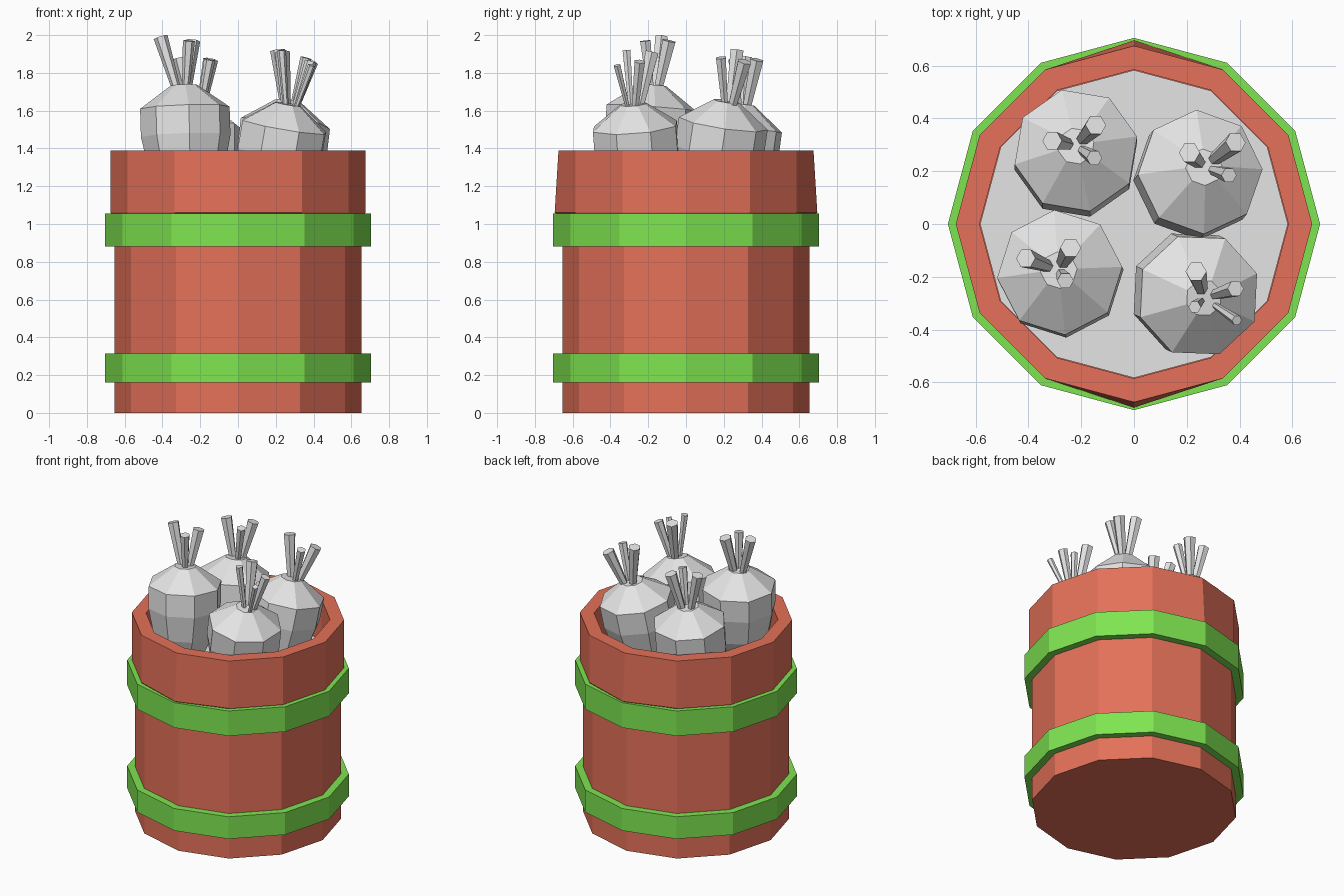
import bpy, bmesh, math
from mathutils import Vector

cube = bpy.data.objects.get("Cube")
if cube:
    bpy.data.objects.remove(cube)


def material(name, rgb):
    m = bpy.data.materials.new(name)
    m.use_nodes = True
    m.diffuse_color = (*rgb, 1)
    m.node_tree.nodes["Principled BSDF"].inputs["Base Color"].default_value = (*rgb, 1)
    return m


RED = material("terracotta red", (0.78, 0.165, 0.1))
GREEN = material("bright green", (0.21, 0.78, 0.08))
GREY = material("light grey", (0.78, 0.78, 0.78))


def lathe(name, profile, sides, mat, phase=0.0, closed=False, centre=(0, 0, 0), axis=(0, 0, 1), tweak=None):
    """Revolve (radius, height) points; cap the ends, or join them when closed."""
    bm = bmesh.new()
    rings = []
    for r, z in profile:
        angles = [math.radians(phase) + math.tau * i / sides for i in range(sides)]
        rings.append([bm.verts.new((r * math.cos(a), r * math.sin(a), z)) for a in angles])
    pairs = list(zip(rings, rings[1:]))
    if closed:
        pairs.append((rings[-1], rings[0]))
    else:
        bm.faces.new(rings[0])
        bm.faces.new(rings[-1])
    for low, high in pairs:
        for i in range(sides):
            j = (i + 1) % sides
            bm.faces.new((low[i], low[j], high[j], high[i]))
    if tweak:
        tweak(bm)
    bmesh.ops.recalc_face_normals(bm, faces=bm.faces)
    mesh = bpy.data.meshes.new(name)
    bm.to_mesh(mesh)
    bm.free()
    mesh.materials.append(mat)
    obj = bpy.data.objects.new(name, mesh)
    obj.location = centre
    # Tilt the axis without twisting around it
    obj.rotation_mode = 'QUATERNION'
    obj.rotation_quaternion = Vector((0, 0, 1)).rotation_difference(Vector(axis))
    bpy.context.collection.objects.link(obj)
    return obj


def push_lip(bm):
    # Front and back corners of the upper step poke out a little
    for v in bm.verts:
        if abs(v.co.x) < 0.01 and 1.04 < v.co.z < 1.08 and abs(v.co.y) > 0.6:
            v.co.y *= 1.03


# Barrel: stepped wall with a recessed top
FLOOR = 1.1
lathe("barrel", [(0.655, 0), (0.655, 1.02), (0.675, 1.06), (0.675, 1.39),
                 (0.585, 1.39), (0.585, FLOOR)], 12, RED, tweak=push_lip)
lathe("inner_floor", [(0.583, FLOOR), (0.583, FLOOR + 0.008)], 12, GREY)

# Two hoops
for name, low, high in (("lower_hoop", 0.16, 0.315), ("upper_hoop", 0.88, 1.055)):
    lathe(name, [(0.64, low), (0.705, low), (0.705, high), (0.64, high)], 12, GREEN, closed=True)

# Bulbs: neck position, lean, phase, then stems as (tip, tip radius)
BULB = [(0.15, -0.56), (0.2, -0.45), (0.238, -0.27), (0.238, -0.12), (0.07, 0)]
bulbs = {
    "front_right": ((-0.285, -0.175, 1.735), (-0.03, 0.07), 5,
                    [((-0.41, -0.13, 1.99), 0.038), ((-0.24, -0.09, 1.97), 0.04),
                     ((-0.26, -0.215, 1.97), 0.032)]),
    "front_left": ((0.265, -0.28, 1.635), (0.17, -0.08), 20,
                   [((0.235, -0.18, 1.91), 0.04), ((0.385, -0.245, 1.86), 0.032),
                    ((0.23, -0.315, 1.92), 0.024), ((0.39, -0.365, 1.84), 0.02)]),
    "back_left": ((0.265, 0.215, 1.65), (0.12, 0.15), 3,
                  [((0.21, 0.27, 1.92), 0.04), ((0.385, 0.31, 1.86), 0.04),
                   ((0.36, 0.185, 1.88), 0.03)]),
    "back_right": ((-0.22, 0.295, 1.635), (0.0, 0.14), 13,
                   [((-0.31, 0.315, 1.88), 0.038), ((-0.145, 0.375, 1.87), 0.04),
                    ((-0.15, 0.25, 1.87), 0.03)]),
}
for place, (neck, lean, phase, stems) in bulbs.items():
    axis = Vector((*lean, 1)).normalized()
    top = Vector(neck)
    lathe(place + "_bulb", BULB, 8, GREY, phase, centre=top, axis=axis)
    for n, (tip, radius) in enumerate(stems, 1):
        tip = Vector(tip)
        # Stems spread out from a loose cluster on the neck
        spread = tip - top
        root = top + Vector((spread.x * 0.3, spread.y * 0.3, -0.03))
        path = tip - root
        lathe(f"{place}_stem_{n}", [(radius * 0.6, 0), (radius, path.length)], 6, GREY,
              centre=root, axis=path)
